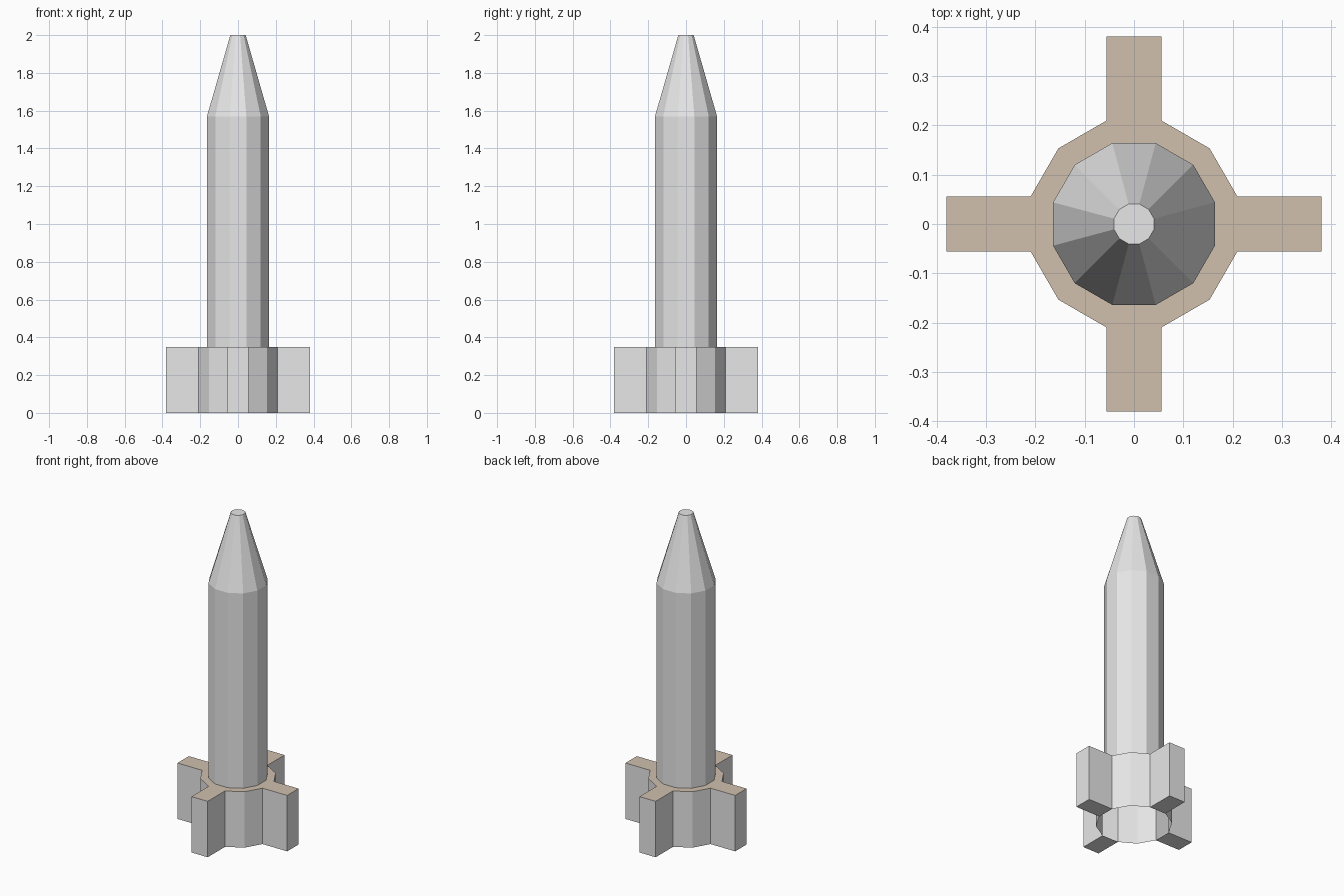
import bpy, bmesh, math
from mathutils import Vector

if "Cube" in bpy.data.objects:
    bpy.data.objects.remove(bpy.data.objects["Cube"])

SIDES = 12
BODY_R = 0.17
COLLAR_R = 0.217
COLLAR_H = 0.35
FIN_REACH = 0.38


def material(name, rgb):
    m = bpy.data.materials.new(name)
    m.diffuse_color = (*rgb, 1.0)
    m.use_nodes = True
    m.node_tree.nodes["Principled BSDF"].inputs["Base Color"].default_value = m.diffuse_color
    return m


grey = material("light grey", (0.8, 0.8, 0.8))
tan = material("tan", (0.63, 0.53, 0.42))


def ring(bm, radius, z):
    """Twelve-sided ring with flat sides facing the axes."""
    verts = []
    for i in range(SIDES):
        a = math.radians(15 + 30 * i)
        verts.append(bm.verts.new((radius * math.cos(a), radius * math.sin(a), z)))
    return verts


def bridge(bm, low, high):
    return [bm.faces.new((low[i], low[(i + 1) % SIDES],
                          high[(i + 1) % SIDES], high[i])) for i in range(SIDES)]


def finish(bm, name, mats):
    me = bpy.data.meshes.new(name)
    bm.to_mesh(me)
    bm.free()
    for m in mats:
        me.materials.append(m)
    ob = bpy.data.objects.new(name, me)
    bpy.context.collection.objects.link(ob)
    return ob


# Body tube with tapered nose and flat tip
bm = bmesh.new()
rings = [ring(bm, r, z) for r, z in
         ((BODY_R, COLLAR_H), (BODY_R, 1.57), (0.042, 2.0))]
for low, high in zip(rings, rings[1:]):
    bridge(bm, low, high)
bm.faces.new(rings[-1])
finish(bm, "body", [grey])

# Collar, open underneath, with a flat shoulder around the body
bm = bmesh.new()
bottom = ring(bm, COLLAR_R, 0)
top = ring(bm, COLLAR_R, COLLAR_H)
shoulder = ring(bm, BODY_R, COLLAR_H)
walls = bridge(bm, bottom, top)
bridge(bm, top, shoulder)
bm.normal_update()

# Four fins pulled straight out of the walls that face the axes
fin_walls = [f for f in walls if max(abs(f.normal.x), abs(f.normal.y)) > 0.99]
for wall in fin_walls:
    out = Vector(wall.normal)
    distance = FIN_REACH - wall.calc_center_median().dot(out)
    new = bmesh.ops.extrude_face_region(bm, geom=[wall])["geom"]
    bmesh.ops.translate(bm, vec=out * distance,
                        verts=[v for v in new if isinstance(v, bmesh.types.BMVert)])
    if wall.is_valid:
        bm.faces.remove(wall)
bm.normal_update()

# Upward faces are tan
for f in bm.faces:
    if abs(f.normal.z) > 0.9 and f.calc_center_median().z > COLLAR_H - 0.01:
        f.material_index = 1
finish(bm, "fin_base", [grey, tan])
